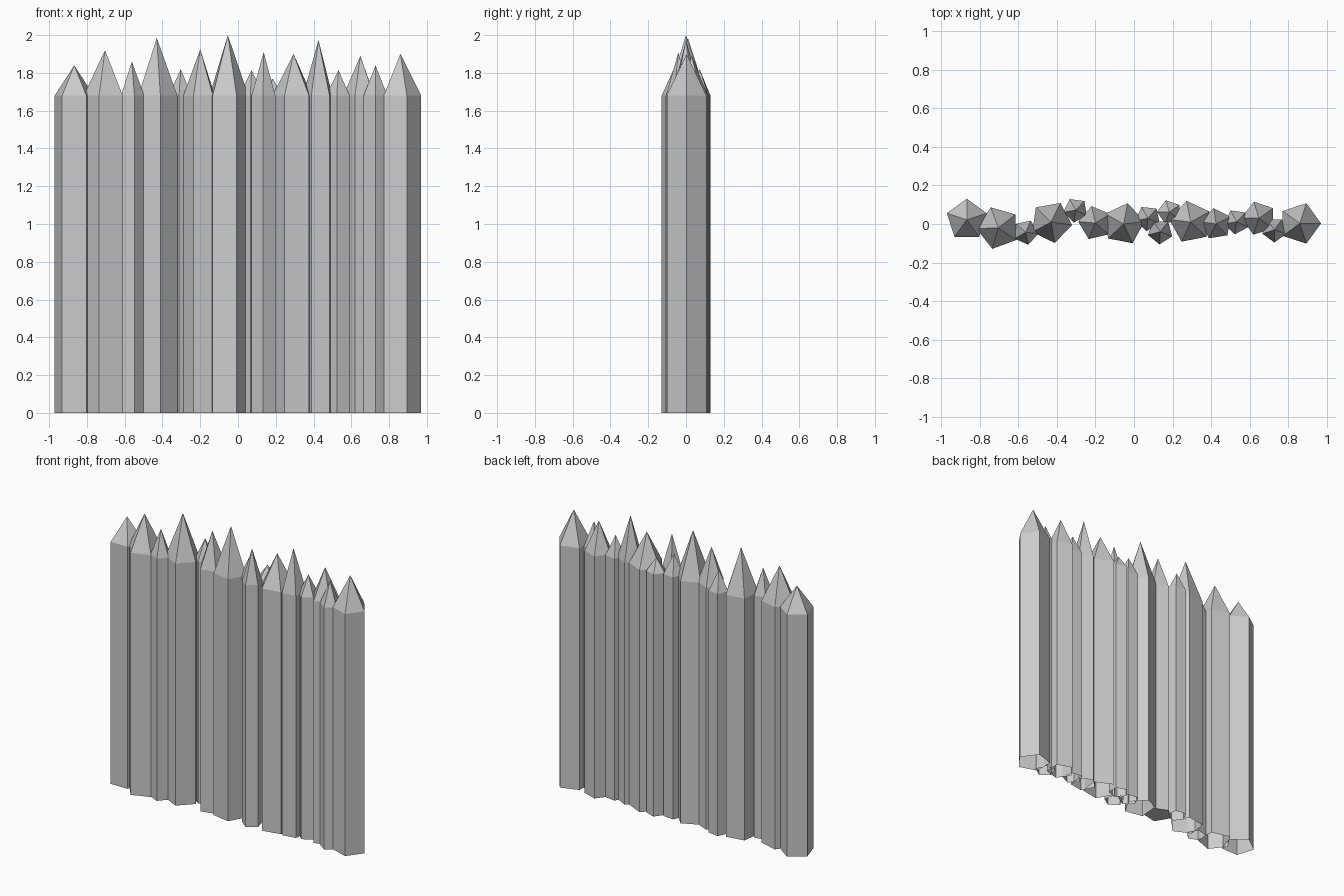
import bpy, bmesh
from math import cos, sin, radians

SIDES = 5
SHOULDER = 1.68   # height where every stake starts to taper

# x, y, radius, rotation in degrees, tip height
STAKES = [
    (-0.867, 0.022, 0.109, 90, 1.84),
    (-0.704, -0.020, 0.113, 38, 1.92),
    (-0.562, -0.043, 0.066, 66, 1.86),
    (-0.430, 0.010, 0.110, 64, 1.985),
    (-0.303, 0.072, 0.065, 46, 1.82),
    (-0.200, 0.005, 0.090, 31, 1.925),
    (-0.054, 0.000, 0.110, 79, 2.00),
    (0.072, 0.030, 0.067, 48, 1.815),
    (0.136, -0.040, 0.066, 51, 1.91),
    (0.183, 0.062, 0.064, 35, 1.77),
    (0.294, 0.010, 0.112, 29, 1.90),
    (0.426, 0.000, 0.083, 27, 1.975),
    (0.532, 0.012, 0.066, 46, 1.815),
    (0.648, 0.030, 0.090, 35, 1.89),
    (0.728, -0.030, 0.066, 54, 1.84),
    (0.860, 0.003, 0.110, 72, 1.90),
]


def stake(name, x, y, r, rot, tip, capped):
    bm = bmesh.new()

    def ring(z):
        angles = [radians(rot + 360 * i / SIDES) for i in range(SIDES)]
        return [bm.verts.new((r * cos(a), r * sin(a), z)) for a in angles]

    low, high = ring(0), ring(SHOULDER)
    apex = bm.verts.new((0, 0, tip))
    for i in range(SIDES):
        j = (i + 1) % SIDES
        bm.faces.new((low[i], low[j], high[j], high[i]))   # shaft
        bm.faces.new((high[i], high[j], apex))             # sharpened point
    if capped:
        bm.faces.new(low[::-1])
    mesh = bpy.data.meshes.new(name)
    bm.to_mesh(mesh)
    bm.free()
    obj = bpy.data.objects.new(name, mesh)
    obj.location = (x, y, 0)
    bpy.context.collection.objects.link(obj)


# Palisade row: the stakes are open underneath apart from one
for n, (x, y, r, rot, tip) in enumerate(STAKES, 1):
    stake(f"stake_{n:02d}", x, y, r, rot, tip, capped=(n == 6))
